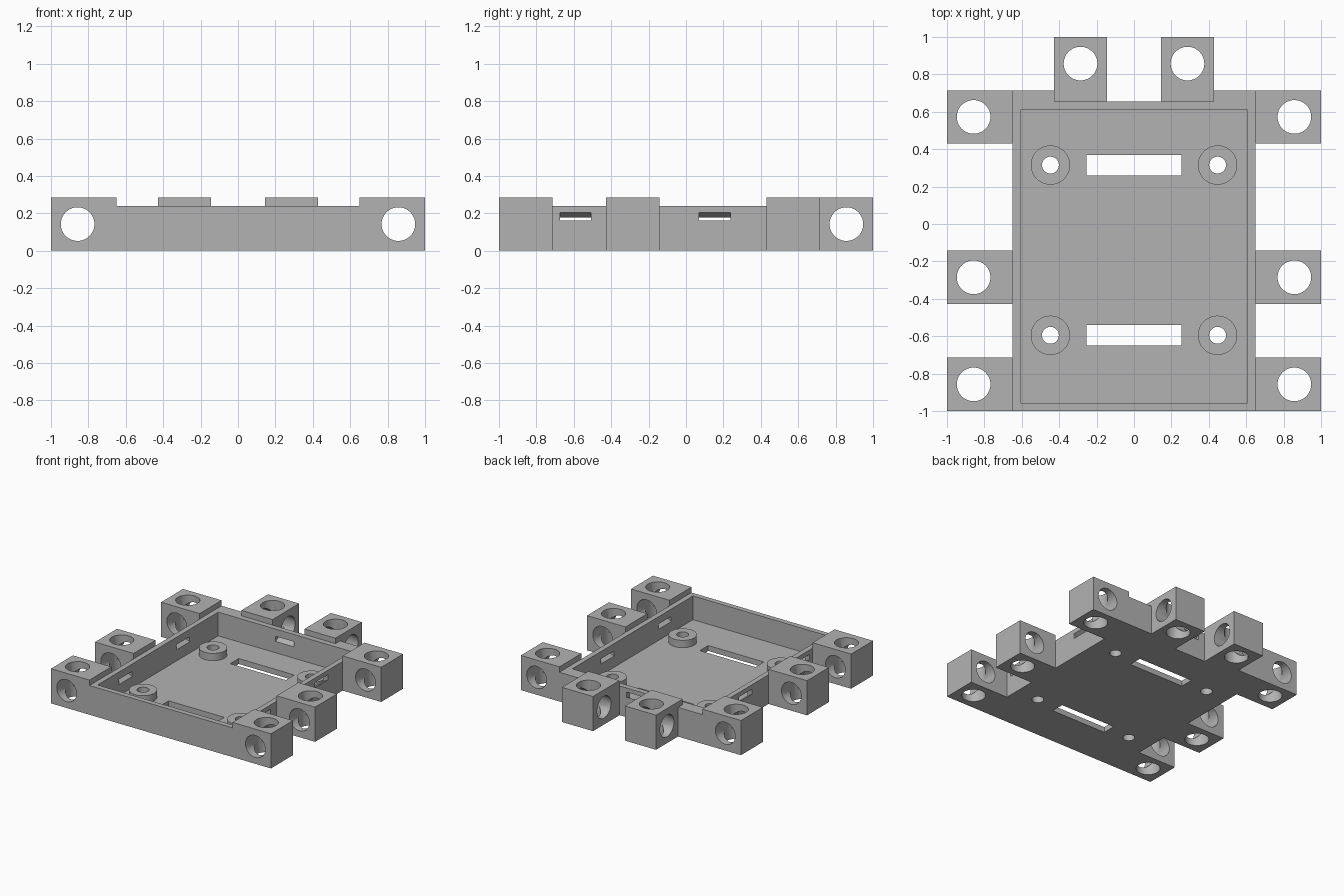
import bpy, bmesh, math
from mathutils import Matrix, Vector

if "Cube" in bpy.data.objects:
    bpy.data.objects.remove(bpy.data.objects["Cube"])

grey = bpy.data.materials.new("plain grey")
grey.diffuse_color = (0.45, 0.45, 0.45, 1)
grey.use_nodes = True
grey.node_tree.nodes["Principled BSDF"].inputs["Base Color"].default_value = grey.diffuse_color


def finish(name, bm):
    bmesh.ops.recalc_face_normals(bm, faces=bm.faces)
    mesh = bpy.data.meshes.new(name)
    bm.to_mesh(mesh)
    bm.free()
    mesh.materials.append(grey)
    ob = bpy.data.objects.new(name, mesh)
    bpy.context.collection.objects.link(ob)
    return ob


def prism(name, profile, offset):
    """Extrude a closed outline of 3D points along an offset."""
    bm = bmesh.new()
    face = bm.faces.new([bm.verts.new(p) for p in profile])
    new = bmesh.ops.extrude_face_region(bm, geom=[face])["geom"]
    verts = [v for v in new if isinstance(v, bmesh.types.BMVert)]
    bmesh.ops.translate(bm, verts=verts, vec=Vector(offset))
    return finish(name, bm)


def box(name, x0, x1, y0, y1, z0, z1):
    return prism(name, [(x0, y0, z0), (x1, y0, z0), (x1, y1, z0), (x0, y1, z0)], (0, 0, z1 - z0))


def cylinder(name, centre, radius, depth, axis="Z"):
    turn = {"X": Matrix.Rotation(math.pi / 2, 4, "Y"),
            "Y": Matrix.Rotation(math.pi / 2, 4, "X"), "Z": Matrix()}[axis]
    bm = bmesh.new()
    bmesh.ops.create_cone(bm, cap_ends=True, segments=48, radius1=radius, radius2=radius,
                          depth=depth, matrix=Matrix.Translation(centre) @ turn)
    return finish(name, bm)


def combine(target, tool, operation):
    mod = target.modifiers.new(operation.lower(), "BOOLEAN")
    mod.operation, mod.solver, mod.object = operation, "EXACT", tool
    bpy.context.view_layer.objects.active = target
    bpy.ops.object.modifier_apply(modifier=mod.name)
    bpy.data.objects.remove(tool)


H, TOP, MID, FLOOR = 0.285, 0.24, 0.1425, 0.045
HOLE = 0.09

# Tray body with raised shoulders beside the back lugs
outline = [(-0.65, -1), (0.65, -1), (0.65, 0.715), (0.35, 0.715),
           (0.35, 0.655), (-0.35, 0.655), (-0.35, 0.715), (-0.65, 0.715)]
tray = prism("mounting_tray", [(x, y, 0) for x, y in outline], (0, 0, TOP))
combine(tray, box("cavity", -0.607, 0.607, -0.957, 0.61, FLOOR, 0.5), "DIFFERENCE")

# Screw bosses on the floor
bosses = [(s * 0.447, y) for s in (-1, 1) for y in (-0.595, 0.315)]
for x, y in bosses:
    combine(tray, cylinder("boss", (x, y, 0.0625), 0.105, 0.085), "UNION")
for x, y in bosses:
    combine(tray, cylinder("boss_hole", (x, y, 0.05), 0.045, 0.4), "DIFFERENCE")

# Strap slots through the floor
for y in (-0.65, 0.26):
    combine(tray, box("floor_slot", -0.253, 0.253, y, y + 0.11, -0.1, 0.2), "DIFFERENCE")

# Side and back lugs
for s in (-1, 1):
    for y in (-1, -0.4275, 0.43):
        combine(tray, box("side_lug", *sorted((s * 0.65, s)), y, y + 0.285, 0, H), "UNION")
    combine(tray, box("back_lug", *sorted((s * 0.145, s * 0.4275)), 0.655, 1, 0, H), "UNION")

# Crossing holes in every lug
for s in (-1, 1):
    for y in (-0.8575, -0.285, 0.5725):
        x = s * 0.8575
        combine(tray, cylinder("upright_hole", (x, y, MID), HOLE, 0.5), "DIFFERENCE")
        combine(tray, cylinder("level_hole", (x, y, MID), HOLE, 0.4, "Y"), "DIFFERENCE")
    combine(tray, cylinder("upright_hole", (s * 0.286, 0.8575, MID), HOLE, 0.5), "DIFFERENCE")
    combine(tray, cylinder("level_hole", (s * 0.286, 0.8575, MID), HOLE, 0.4, "X"), "DIFFERENCE")

# Sloping vents in the side walls and back wall: (distance out, height)
vent = [(0.56, 0.11), (0.70, 0.19), (0.70, 0.232), (0.56, 0.152)]
for s in (-1, 1):
    for y in (-0.675, 0.07):
        combine(tray, prism("side_vent", [(s * d, y, z) for d, z in vent], (0, 0.168, 0)), "DIFFERENCE")
combine(tray, prism("back_vent", [(-0.084, d, z) for d, z in vent], (0.168, 0, 0)), "DIFFERENCE")

tray.select_set(True)
bpy.context.view_layer.objects.active = tray
bpy.ops.object.shade_smooth_by_angle(angle=math.radians(30))
